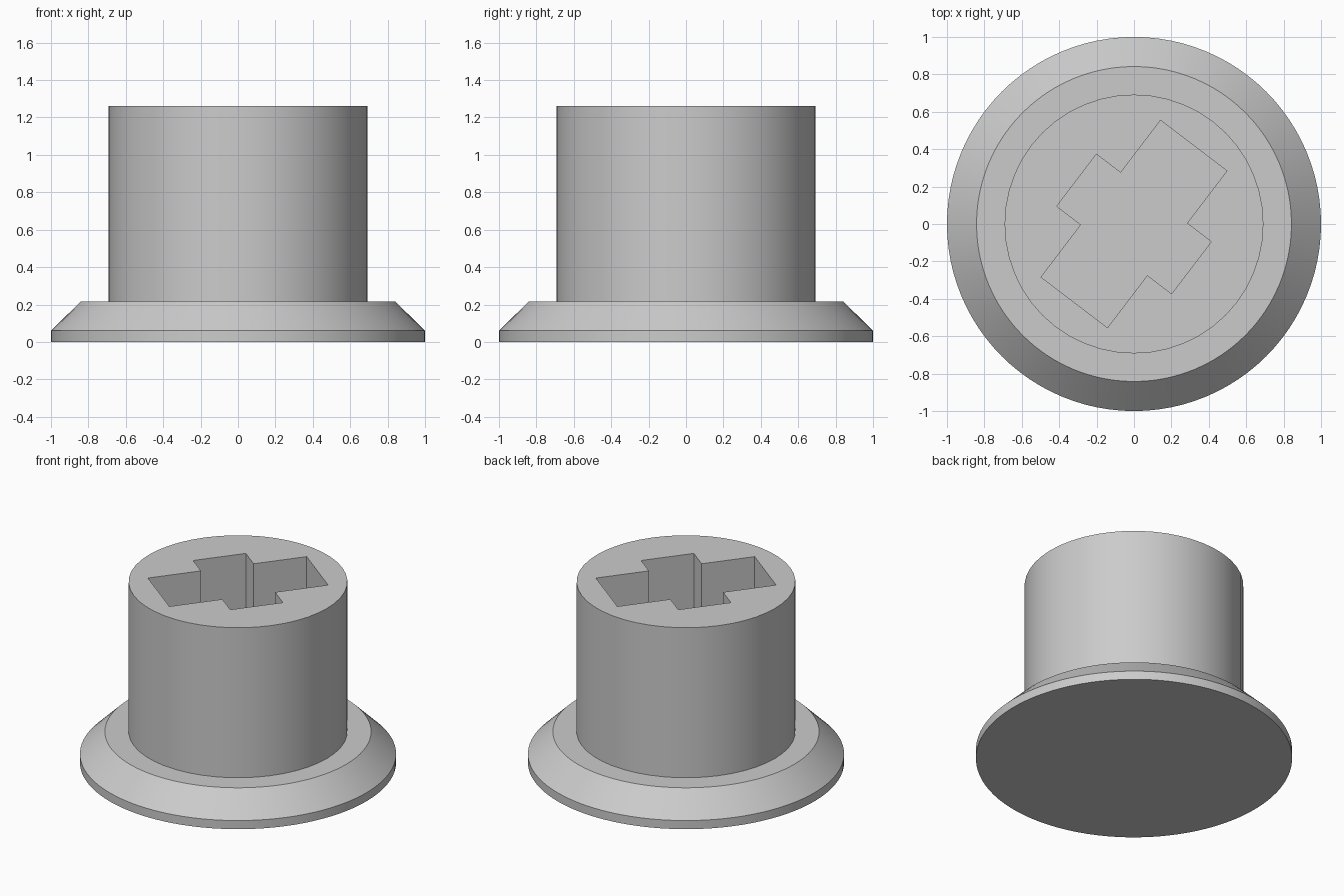
import bpy
import bmesh
from math import cos, sin, pi, radians
from mathutils import Matrix

cube = bpy.data.objects.get("Cube")
if cube:
    bpy.data.objects.remove(cube, do_unlink=True)

grey = bpy.data.materials.new("plain grey")
grey.use_nodes = True
colour = (0.6, 0.6, 0.6, 1)
grey.diffuse_color = colour
grey.node_tree.nodes["Principled BSDF"].inputs["Base Color"].default_value = colour


def make_object(name, bm):
    bmesh.ops.recalc_face_normals(bm, faces=bm.faces)
    mesh = bpy.data.meshes.new(name)
    bm.to_mesh(mesh)
    bm.free()
    mesh.materials.append(grey)
    obj = bpy.data.objects.new(name, mesh)
    bpy.context.collection.objects.link(obj)
    return obj


def turned(name, profile, sides):
    """Stack rings of (radius, height) and cap both ends."""
    bm = bmesh.new()
    rings = [[bm.verts.new((r * cos(2 * pi * i / sides), r * sin(2 * pi * i / sides), z))
              for i in range(sides)] for r, z in profile]
    for low, high in zip(rings, rings[1:]):
        for i in range(sides):
            j = (i + 1) % sides
            bm.faces.new((low[i], low[j], high[j], high[i]))
    bm.faces.new(rings[0][::-1])
    bm.faces.new(rings[-1])
    return make_object(name, bm)


def cross_prism(name, long_half, long_width, short_half, short_width, low, high):
    """Upright prism with a plus-shaped section, one bar longer and wider."""
    a, b, c, d = long_half, long_width / 2, short_half, short_width / 2
    quarter = [(a, b), (d, b), (d, c)]
    half = quarter + [(-x, y) for x, y in reversed(quarter)]
    outline = half + [(-x, -y) for x, y in half]
    bm = bmesh.new()
    base = bm.faces.new([bm.verts.new((x, y, low)) for x, y in outline])
    top = bmesh.ops.extrude_face_region(bm, geom=[base])["geom"]
    bmesh.ops.translate(bm, vec=(0, 0, high - low),
                        verts=[v for v in top if isinstance(v, bmesh.types.BMVert)])
    bm.transform(Matrix.Rotation(radians(52.7), 4, "Z"))
    return make_object(name, bm)


# Bevelled base flange; its top also closes the socket
flange = turned("base_flange", [(1, 0), (1, 0.06), (0.842, 0.215)], 96)

# Round post with a cross-shaped socket cut down to the flange
post = turned("post", [(0.692, 0.2), (0.692, 1.262)], 48)
cutter = cross_prism("socket_cutter", 0.527, 0.446, 0.386, 0.35, 0.1, 1.4)
cutter.hide_render = True
cut = post.modifiers.new("socket", "BOOLEAN")
cut.operation = "DIFFERENCE"
cut.solver = "EXACT"
cut.object = cutter

# Bake the cut and discard the cutter
depsgraph = bpy.context.evaluated_depsgraph_get()
cut_mesh = bpy.data.meshes.new_from_object(post.evaluated_get(depsgraph))
post.modifiers.clear()
post.data = cut_mesh
bpy.data.objects.remove(cutter, do_unlink=True)

# Smooth round walls with crisp rims
bpy.ops.object.select_all(action="DESELECT")
for obj in (flange, post):
    obj.select_set(True)
bpy.context.view_layer.objects.active = post
bpy.ops.object.shade_smooth_by_angle(angle=radians(30))
